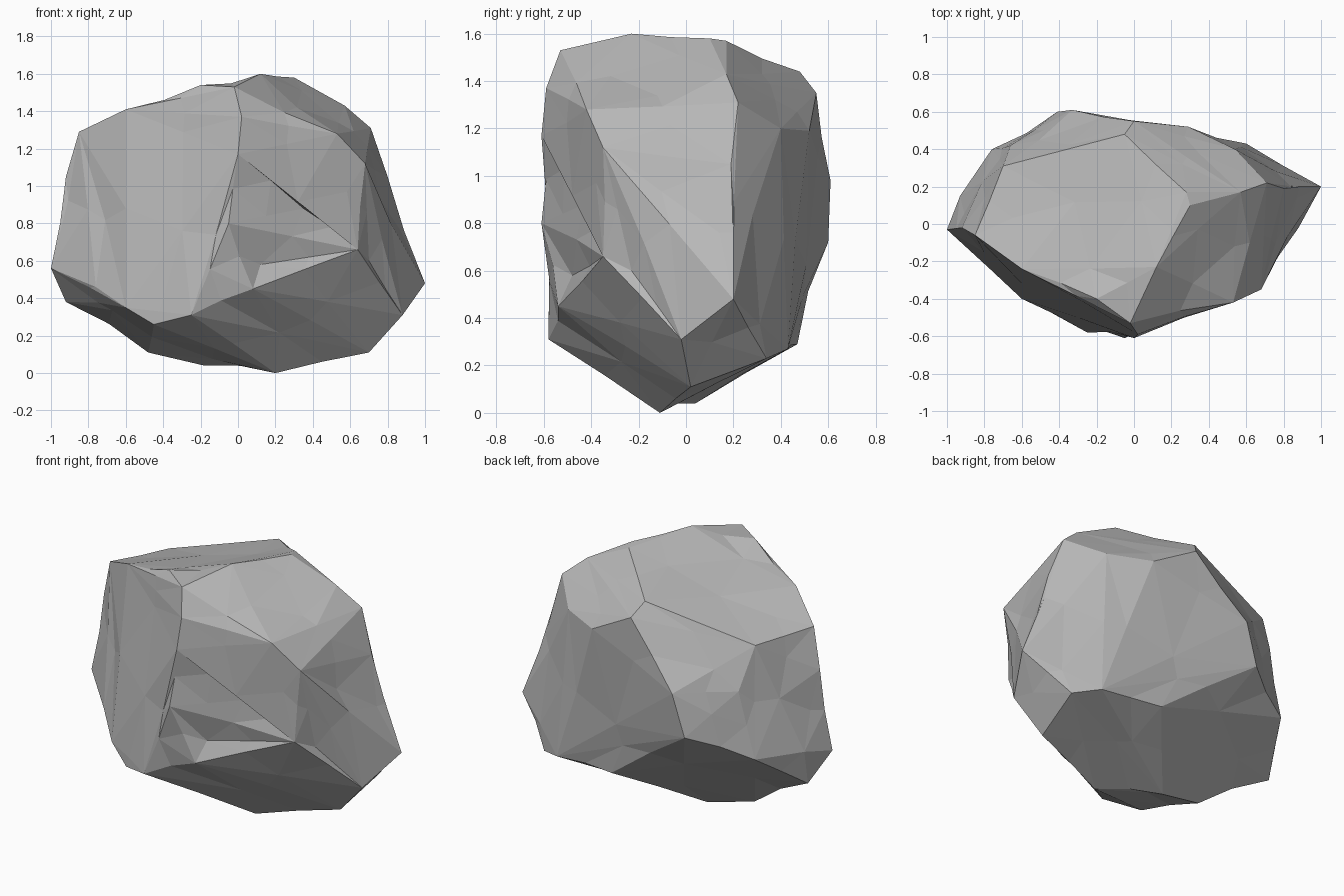
import bpy
import bmesh
import random
from mathutils import Vector
from mathutils.bvhtree import BVHTree

# Remove the default object if the scene holds it
default_cube = bpy.data.objects.get("Cube")
if default_cube:
    bpy.data.objects.remove(default_cube, do_unlink=True)


def make_material(name, colour):
    """One flat colour, shown in the viewport and in a render."""
    material = bpy.data.materials.new(name)
    material.use_nodes = True
    material.diffuse_color = colour
    shader = material.node_tree.nodes.get("Principled BSDF")
    shader.inputs["Base Color"].default_value = colour
    shader.inputs["Roughness"].default_value = 0.9
    return material


# Corners of the boulder, grouped by the side they shape
top_rim = [
    (-.85, -.06, 1.29), (-.6, -.24, 1.41), (-.2, -.4, 1.54), (.12, -.23, 1.6),
    (.3, .1, 1.58), (.28, .17, 1.57), (-.05, .48, 1.44), (-.7, .31, 1.27),
]
front_ridge = [
    (-.02, -.53, 1.53), (.02, -.59, 1.37), (0, -.61, 1.17), (-.05, -.61, .8),
    (.08, -.54, .45), (-.25, -.58, .31), (-.6, -.4, .35), (-.76, -.25, .46),
]
right_shoulder = [
    (.53, -.42, 1.28), (.68, -.35, 1.12), (.64, -.35, .66), (.57, .17, 1.43),
    (.71, .22, 1.31), (.8, .19, 1.05), (1, .2, .48), (.88, -.02, .31),
]
back_face = [
    (0, .55, 1.35), (.29, .52, 1.19), (.54, .4, 1.2), (.49, .45, .68),
    (-.33, .61, .98), (-.41, .6, .72), (-.66, .42, 1.01), (-.76, .4, .6),
]
left_tip = [(-1, -.03, .56), (-.92, -.02, 1.05), (-.93, .15, .6), (-.92, .1, .38)]
underside = [
    (.2, -.11, 0), (-.18, .04, .04), (-.48, 0, .11), (.7, .02, .11),
    (.75, .34, .23), (.6, .43, .27), (.19, .47, .29), (-.45, -.47, .26),
]

# Deepest points of the shallow hollows in the front and right sides
hollows = [(.12, -.48, .58), (.35, -.43, .88), (.7, -.23, .6), (.87, .14, .76)]


def wrap_corners(mesh, corners):
    """Stretch a closed skin of flat facets over the corners."""
    for corner in corners:
        mesh.verts.new(corner)
    result = bmesh.ops.convex_hull(mesh, input=mesh.verts[:])
    unused = [item for item in result["geom_interior"] + result["geom_unused"]
              if isinstance(item, bmesh.types.BMVert) and item.is_valid]
    bmesh.ops.delete(mesh, geom=list(set(unused)), context="VERTS")


def press_hollow(mesh, deepest):
    """Pull the middle of the nearest facet in to the deepest point."""
    mesh.faces.ensure_lookup_table()
    mesh.normal_update()
    index = BVHTree.FromBMesh(mesh).find_nearest(Vector(deepest))[2]
    result = bmesh.ops.poke(mesh, faces=[mesh.faces[index]])
    result["verts"][0].co = deepest


def wear_long_edges(mesh, longest, depth):
    """Split long edges and sink their middles unevenly, as worn stone."""
    chance = random.Random(4)
    long_edges = [edge for edge in mesh.edges if edge.calc_length() > longest]
    result = bmesh.ops.subdivide_edges(mesh, edges=long_edges, cuts=1)
    mesh.normal_update()
    for item in result["geom_inner"]:
        if isinstance(item, bmesh.types.BMVert):
            item.co -= item.normal * chance.uniform(0, depth)
    bmesh.ops.triangulate(mesh, faces=mesh.faces[:], quad_method="BEAUTY")


# Boulder
mesh = bmesh.new()
wrap_corners(mesh, top_rim + front_ridge + right_shoulder
             + back_face + left_tip + underside)
for hollow in hollows:
    press_hollow(mesh, hollow)
wear_long_edges(mesh, longest=.36, depth=.024)
bmesh.ops.recalc_face_normals(mesh, faces=mesh.faces[:])
for face in mesh.faces:
    face.smooth = False

boulder_mesh = bpy.data.meshes.new("boulder")
mesh.to_mesh(boulder_mesh)
mesh.free()
boulder_mesh.materials.append(make_material("grey stone", (.48, .48, .48, 1)))
boulder = bpy.data.objects.new("boulder", boulder_mesh)
bpy.context.collection.objects.link(boulder)
